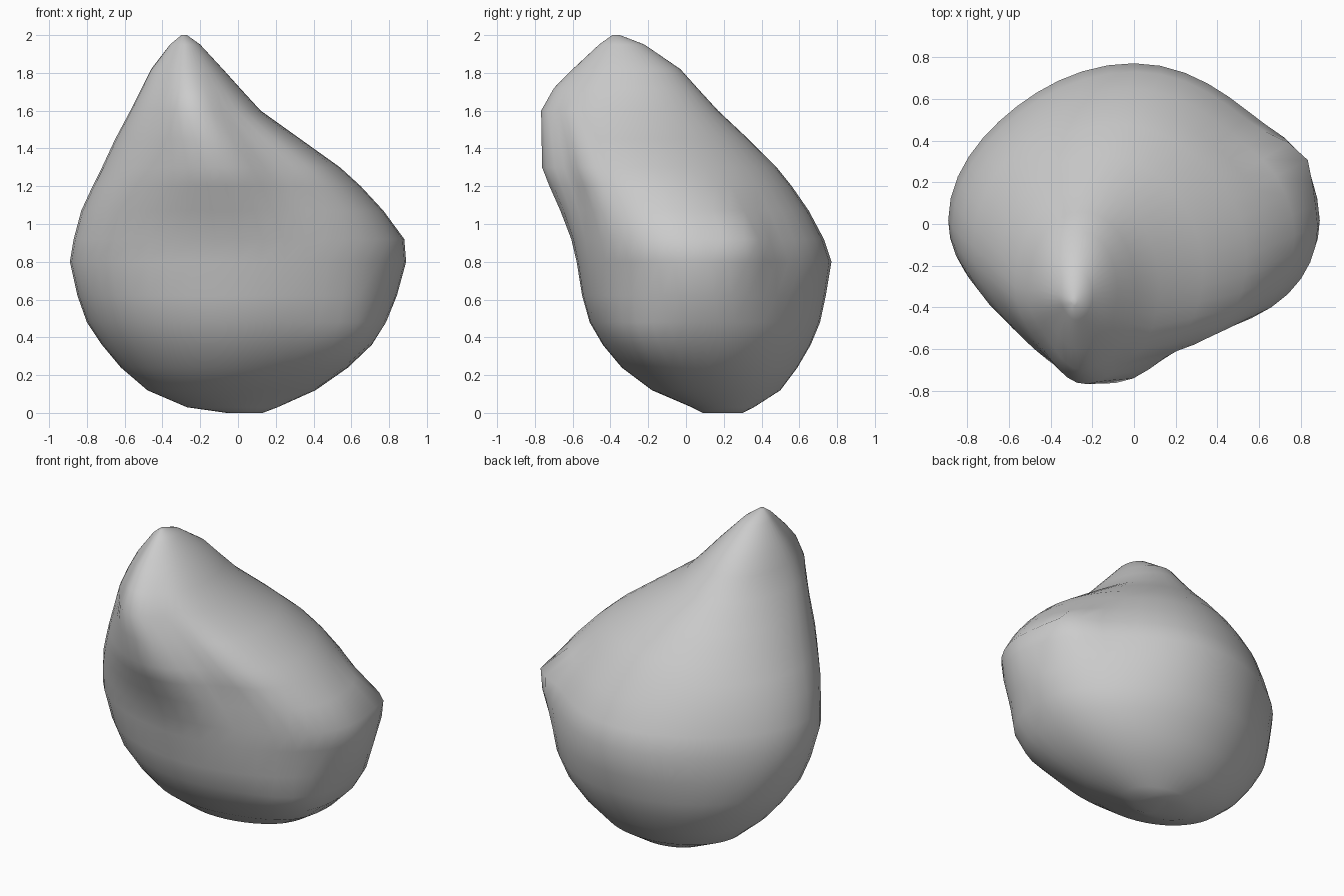
import bpy
import bmesh
from math import cos, sin, pi, radians, exp

cube = bpy.data.objects.get("Cube")
if cube:
    bpy.data.objects.remove(cube, do_unlink=True)

# Horizontal sections: height, left and right limits, front and back limits
SECTIONS = [
    (0.0, -0.06, 0.13, 0.09, 0.3),
    (0.03, -0.27, 0.21, 0.03, 0.36),
    (0.12, -0.48, 0.41, -0.18, 0.5),
    (0.24, -0.62, 0.58, -0.34, 0.59),
    (0.36, -0.72, 0.7, -0.44, 0.66),
    (0.48, -0.8, 0.78, -0.51, 0.71),
    (0.62, -0.85, 0.84, -0.55, 0.74),
    (0.8, -0.89, 0.89, -0.58, 0.77),
    (0.92, -0.87, 0.88, -0.61, 0.73),
    (1.07, -0.83, 0.77, -0.67, 0.65),
    (1.2, -0.77, 0.65, -0.73, 0.56),
    (1.3, -0.72, 0.54, -0.77, 0.48),
    (1.45, -0.65, 0.33, -0.77, 0.33),
    (1.6, -0.57, 0.12, -0.77, 0.17),
    (1.72, -0.51, 0.01, -0.7, 0.06),
    (1.82, -0.46, -0.08, -0.6, -0.03),
    (1.95, -0.36, -0.2, -0.46, -0.22),
    (2.0, -0.3, -0.27, -0.39, -0.35),
]
SIDES = 44


def bell(value, centre, width):
    return exp(-((value - centre) / width) ** 2)


def radius_factor(angle, height):
    """Flatten the diagonals, then add the front fold and the side corners."""
    pinch = 0
    if sin(angle) > 0 and cos(angle) > 0:
        pinch = 0.08 * bell(height, 0.9, 0.4)
    elif sin(angle) > 0:
        pinch = 0.04 * bell(height, 0.75, 0.35)
    elif cos(angle) < 0:
        pinch = 0.13 * bell(height, 1.75, 0.47)
    factor = 1 - pinch * sin(2 * angle) ** 2
    # Hollow beside the fold that runs down the front of the tip
    factor -= 0.13 * bell(angle, radians(-61), radians(19)) * bell(height, 1.3, 0.36)
    # Blunt corner on the side
    factor += 0.09 * bell(angle, radians(27), radians(11)) * bell(height, 0.91, 0.12)
    # Fuller low corner on the same side
    factor += 0.12 * bell(angle, radians(-37), radians(22)) * bell(height, 0.36, 0.19)
    return factor


def make_ring(mesh, section):
    height, left, right, front, back = section
    centre_x = (left + right) / 2
    # The widest line sits forward of the middle around the belly
    waist_y = (front + back) / 2 - 0.08 * bell(height, 0.85, 0.3)
    ring = []
    for step in range(SIDES):
        angle = 2 * pi * step / SIDES - pi
        factor = radius_factor(angle, height)
        depth = back - waist_y if sin(angle) > 0 else waist_y - front
        x = centre_x + (right - left) / 2 * factor * cos(angle)
        y = waist_y + depth * factor * sin(angle)
        ring.append(mesh.verts.new((x, y, height)))
    return ring


# Closed loft through the sections
mesh = bmesh.new()
rings = [make_ring(mesh, section) for section in SECTIONS]
for lower, upper in zip(rings, rings[1:]):
    for i in range(SIDES):
        j = (i + 1) % SIDES
        mesh.faces.new((lower[i], lower[j], upper[j], upper[i]))
mesh.faces.new(list(reversed(rings[0])))
mesh.faces.new(rings[-1])
bmesh.ops.recalc_face_normals(mesh, faces=mesh.faces)

data = bpy.data.meshes.new("teardrop_body")
mesh.to_mesh(data)
mesh.free()
body = bpy.data.objects.new("teardrop_body", data)
bpy.context.collection.objects.link(body)

# Single plain grey
grey = bpy.data.materials.new("plain_grey")
grey.use_nodes = True
colour = (0.6, 0.6, 0.6, 1)
grey.diffuse_color = colour
grey.node_tree.nodes["Principled BSDF"].inputs["Base Color"].default_value = colour
data.materials.append(grey)

# Smooth shading that keeps the sharp folds
bpy.ops.object.select_all(action="DESELECT")
body.select_set(True)
bpy.context.view_layer.objects.active = body
bpy.ops.object.shade_smooth_by_angle(angle=radians(50))
